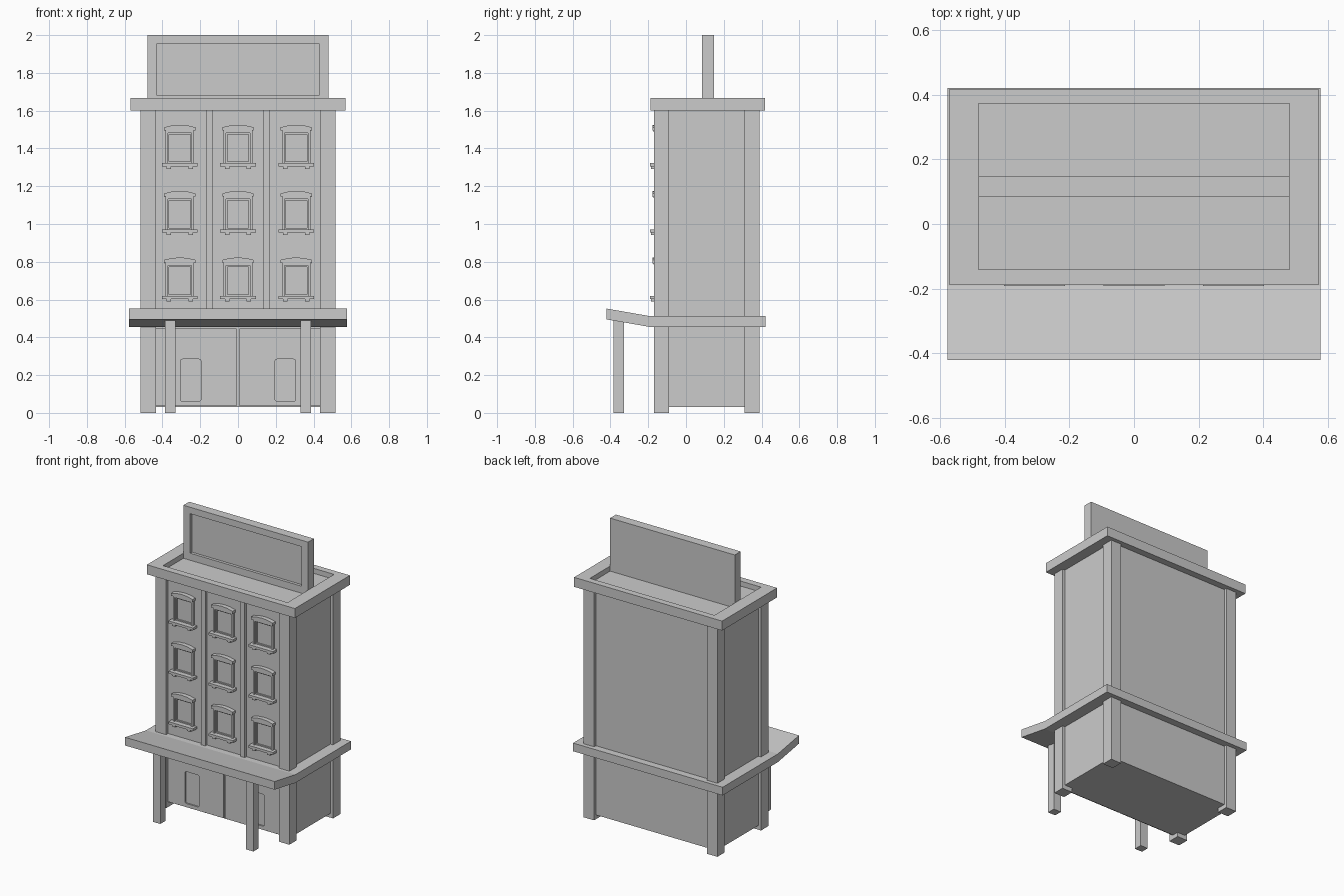
import bpy, bmesh
from mathutils import Vector

if "Cube" in bpy.data.objects:
    bpy.data.objects.remove(bpy.data.objects["Cube"])


def finish(bm, name):
    bmesh.ops.recalc_face_normals(bm, faces=bm.faces)
    me = bpy.data.meshes.new(name)
    bm.to_mesh(me)
    bm.free()
    ob = bpy.data.objects.new(name, me)
    bpy.context.collection.objects.link(ob)
    return ob


def add_box(bm, x, y, z):
    vs = bmesh.ops.create_cube(bm, size=1)["verts"]
    for v in vs:
        v.co = Vector([r[0] if c < 0 else r[1] for c, r in zip(v.co, (x, y, z))])


def box(name, x, y, z):
    bm = bmesh.new()
    add_box(bm, x, y, z)
    return finish(bm, name)


def recessed(name, x, y, z, direction, hole, depth, rounding=0):
    """Box with a rectangular recess sunk into the face pointing in direction."""
    bm = bmesh.new()
    add_box(bm, x, y, z)
    bm.normal_update()
    d = Vector(direction)
    f = max(bm.faces, key=lambda q: q.normal.dot(d))
    bmesh.ops.inset_individual(bm, faces=[f], thickness=0.005)
    axes = [i for i in range(3) if abs(d[i]) < 0.5]
    c = f.calc_center_median()
    for v in f.verts:
        for a, r in zip(axes, hole):
            v.co[a] = r[0] if v.co[a] < c[a] else r[1]
    rim = set(f.verts)
    new = bmesh.ops.extrude_discrete_faces(bm, faces=[f])["faces"][0]
    floor = set(new.verts)
    for v in floor:
        v.co -= d * depth
    if rounding:
        edges = [e for v in floor for e in v.link_edges
                 if e.other_vert(v) not in floor]
        bmesh.ops.bevel(bm, geom=edges, offset=rounding, segments=2,
                        profile=0.5, affect='EDGES')
    return finish(bm, name)


def add_prism(bm, pts, axis, lo, hi):
    """Extrude a 2D profile along x (axis 0) or y (axis 1)."""
    def put(p, t):
        return (t, p[0], p[1]) if axis == 0 else (p[0], t, p[1])
    a = [bm.verts.new(put(p, lo)) for p in pts]
    b = [bm.verts.new(put(p, hi)) for p in pts]
    bm.faces.new(a)
    bm.faces.new(b[::-1])
    n = len(pts)
    for i in range(n):
        bm.faces.new((a[i], b[i], b[(i + 1) % n], a[(i + 1) % n]))


WALL = -0.148

# main walls
box("upper_walls", (-.495, .495), (WALL, .37), (.48, 1.62))
box("ground_floor_walls", (-.495, .495), (WALL + .012, .37), (.03, .48))

# corner columns, awning posts, front pilasters
for s, side in ((-1, "left"), (1, "right")):
    xs = sorted((s * .435, s * .515))
    box(f"front_column_{side}", xs, (-.17, -.09), (0, 1.61))
    box(f"back_column_{side}", xs, (.31, .39), (0, 1.61))
    box(f"awning_post_{side}", sorted((s * .33, s * .387)), (-.383, -.327), (0, .49))
    box(f"pilaster_{side}", sorted((s * .136, s * .168)), (-.166, -.14), (.5, 1.61))

    # doors with a rounded recessed panel
    recessed(f"door_{side}", sorted((s * .007, s * .44)), (WALL, -.13), (.037, .447),
             (0, -1, 0), (sorted((s * .196, s * .305)), (.062, .284)), .01, .01)

# ledge around the building, tilting up into the front awning
bm = bmesh.new()
add_prism(bm, [(-.42, .552), (-.19, .512), (.42, .512), (.42, .455),
               (-.19, .455), (-.42, .495)], 0, -.576, .576)
finish(bm, "ledge_and_awning")

# roof cornice with sunken roof, and billboard
recessed("roof_cornice", (-.57, .57), (-.188, .417), (1.6, 1.666),
         (0, 0, 1), ((-.48, .48), (-.14, .372)), .035)
recessed("billboard", (-.48, .48), (.085, .149), (1.625, 2.0),
         (0, -1, 0), ((-.428, .428), (1.68, 1.955)), .02)


# windows: frame, sash, arched lintel and bracketed sill
def arch(w, z0, ends, rise):
    top = [(w * t, z0 + ends + rise * (1 - t * t)) for t in (1, .5, 0, -.5, -1)]
    bottom = [(w * t, z0 + rise * (1 - t * t)) for t in (-1, -.5, 0, .5, 1)]
    return top + bottom


bm = bmesh.new()
for s in (-1, 1):
    add_box(bm, sorted((s * .063, s * .076)), (-.166, -.14), (.028, .205))
    add_box(bm, sorted((s * .056, s * .063)), (-.157, -.14), (.028, .2))
    add_box(bm, sorted((s * .046, s * .07)), (-.186, -.14), (0, .015))
add_box(bm, (-.063, .063), (-.166, -.14), (.19, .21))
add_box(bm, (-.056, .056), (-.157, -.14), (.183, .19))
add_box(bm, (-.056, .056), (-.157, -.14), (.03, .038))
add_prism(bm, arch(.073, .195, .014, .01), 1, -.171, -.14)
add_prism(bm, arch(.083, .202, .018, .013), 1, -.178, -.14)
add_box(bm, (-.094, .094), (-.191, -.14), (.013, .03))
first = finish(bm, "window")

for r, z in enumerate((.59, .942, 1.292)):
    for c, x in enumerate((-.308, 0, .308)):
        ob = first
        if r or c:
            ob = bpy.data.objects.new(f"window_row{r + 1}_{c + 1}", first.data)
            bpy.context.collection.objects.link(ob)
        ob.location = (x, 0, z)
